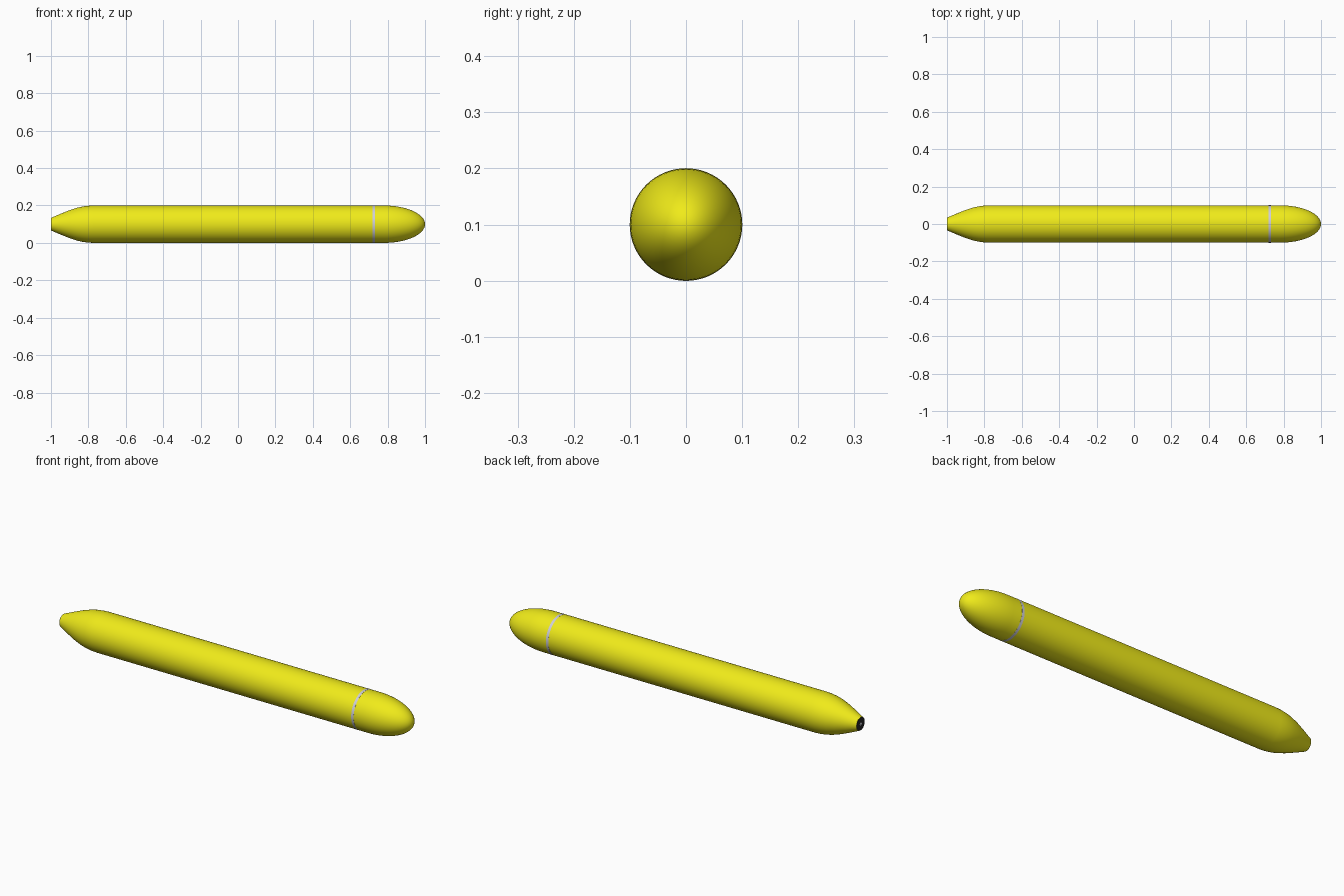
import bpy, bmesh
from math import sin, cos, pi

if "Cube" in bpy.data.objects:
    bpy.data.objects.remove(bpy.data.objects["Cube"])

AXIS_Z = 0.1
SIDES = 64


def material(name, rgb):
    m = bpy.data.materials.new(name)
    m.diffuse_color = (*rgb, 1)
    m.use_nodes = True
    m.node_tree.nodes["Principled BSDF"].inputs["Base Color"].default_value = m.diffuse_color
    return m


def lathe(name, profile, mat):
    """Revolve (x, radius) points around the long axis."""
    bm = bmesh.new()
    rings = []
    for x, r in profile:
        if r < 1e-6:
            rings.append([bm.verts.new((x, 0, AXIS_Z))])
        else:
            rings.append([bm.verts.new((x, r * cos(2 * pi * i / SIDES),
                                        AXIS_Z + r * sin(2 * pi * i / SIDES)))
                          for i in range(SIDES)])
    for a, b in zip(rings, rings[1:]):
        for i in range(SIDES):
            j = (i + 1) % SIDES
            quad = [a[i % len(a)], a[j % len(a)], b[j % len(b)], b[i % len(b)]]
            bm.faces.new(list(dict.fromkeys(quad)))
    bmesh.ops.recalc_face_normals(bm, faces=bm.faces)
    me = bpy.data.meshes.new(name)
    bm.to_mesh(me)
    bm.free()
    ob = bpy.data.objects.new(name, me)
    bpy.context.collection.objects.link(ob)
    me.materials.append(mat)
    bpy.ops.object.select_all(action='DESELECT')
    ob.select_set(True)
    bpy.context.view_layer.objects.active = ob
    bpy.ops.object.shade_smooth_by_angle(angle=0.6)
    return ob


yellow = material("yellow_paint", (0.87, 0.83, 0.01))
silver = material("silver", (0.62, 0.62, 0.68))
black = material("black", (0.02, 0.02, 0.02))

# Hull: tapered tail, straight tube, rounded nose
tail = [(-0.999, 0), (-0.999, 0.034), (-0.95, 0.055), (-0.9, 0.075), (-0.86, 0.088),
        (-0.83, 0.0945), (-0.8, 0.0985), (-0.77, 0.1)]
nose = [(0.78 + 0.22 * sin(t * pi / 32), 0.1 * cos(t * pi / 32)) for t in range(16)]
lathe("hull", tail + nose + [(1, 0)], yellow)

# Thin joint band behind the nose
lathe("joint_band", [(0.718, 0.0995), (0.718, 0.1004), (0.732, 0.1004),
                     (0.732, 0.0995)], silver)

# Dark tail plate with a small shaft end
lathe("tail_plate", [(-1, 0), (-1, 0.033), (-0.999, 0.033), (-0.999, 0)], black)
lathe("shaft_end", [(-1.001, 0), (-1.001, 0.008), (-1, 0.008), (-1, 0)], silver)
